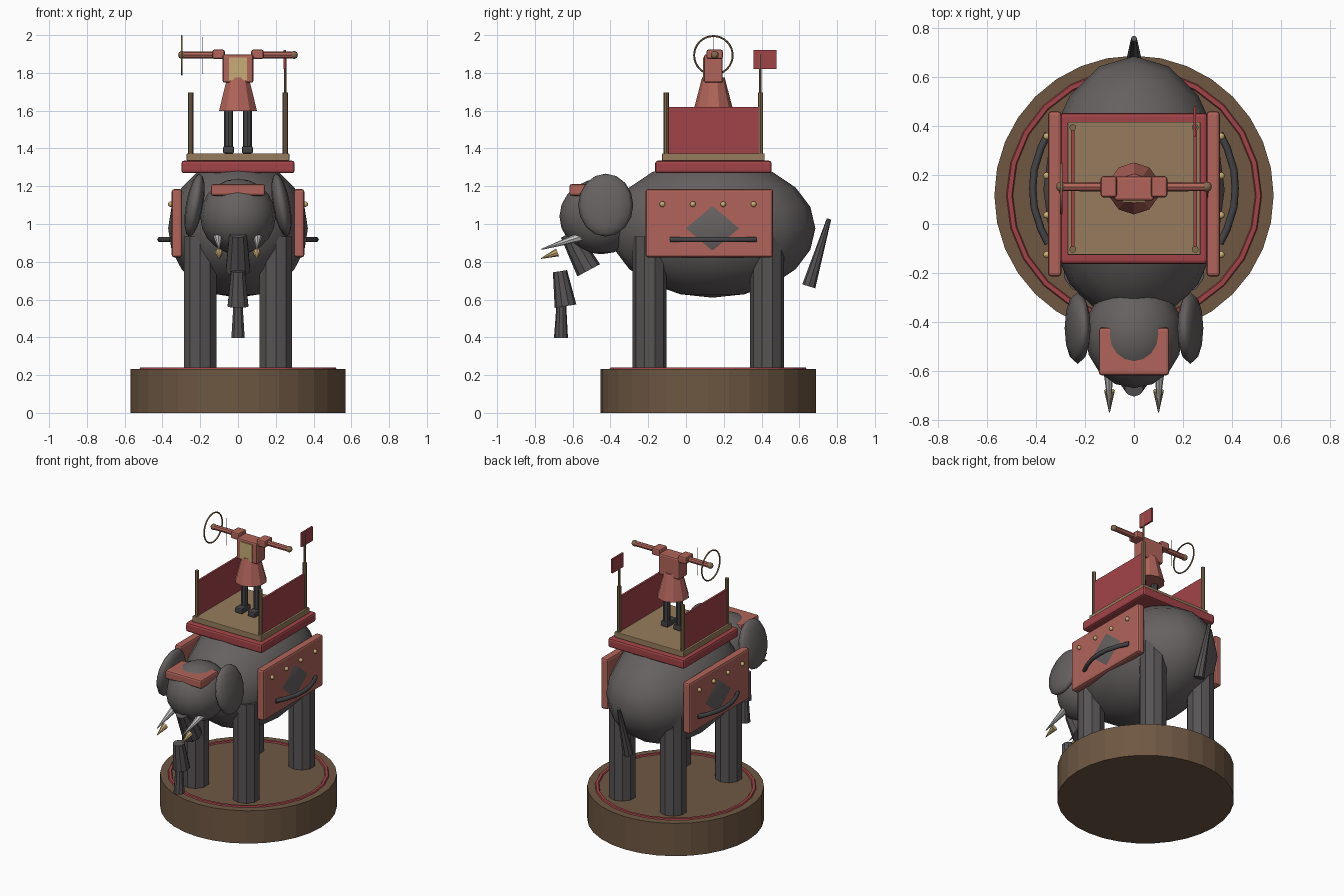
import bpy, math
from mathutils import Vector

if "Cube" in bpy.data.objects:
    bpy.data.objects.remove(bpy.data.objects["Cube"])


def material(name, r, g, b):
    m = bpy.data.materials.new(name)
    m.diffuse_color = [((c / 255 + 0.055) / 1.055) ** 2.4 for c in (r, g, b)] + [1]
    m.use_nodes = True
    m.node_tree.nodes["Principled BSDF"].inputs["Base Color"].default_value = m.diffuse_color
    return m


WOOD = material("dark_wood", 110, 87, 66)
TAN = material("tan_wood", 150, 124, 93)
BRONZE = material("bronze", 130, 107, 78)
CLOTH = material("faded_red_cloth", 176, 100, 90)
RED = material("deep_red", 162, 68, 72)
HIDE = material("grey_hide", 102, 97, 97)
LIMB = material("dark_grey_hide", 87, 83, 84)
DARK = material("charcoal", 68, 68, 71)
SILVER = material("pale_metal", 195, 195, 195)
GOLD = material("pale_gold", 200, 173, 118)


def finish(name, mat, smooth=None):
    o = bpy.context.object
    o.name = name
    o.data.materials.append(mat)
    if smooth:
        bpy.ops.object.shade_smooth_by_angle(angle=math.radians(smooth))
    return o


def box(name, loc, size, mat, bevel=0.0):
    bpy.ops.mesh.primitive_cube_add(size=1, location=loc)
    o = finish(name, mat)
    o.scale = size
    bpy.ops.object.transform_apply(location=False, rotation=False, scale=True)
    if bevel:
        b = o.modifiers.new("rounded_edges", 'BEVEL')
        b.width, b.segments = bevel, 2
    return o


def ball(name, loc, radii, mat, seg=16, rings=10, rot=(0, 0, 0)):
    bpy.ops.mesh.primitive_uv_sphere_add(segments=seg, ring_count=rings, radius=1,
                                         location=loc, rotation=rot)
    o = finish(name, mat)
    o.scale = radii
    bpy.ops.object.transform_apply(location=False, rotation=False, scale=True)
    bpy.ops.object.shade_smooth()
    return o


def rod(name, a, b, r1, r2, mat, sides=8):
    """Straight or tapered rod from a to b."""
    a, b = Vector(a), Vector(b)
    d = b - a
    bpy.ops.mesh.primitive_cone_add(vertices=sides, radius1=r1, radius2=r2, depth=d.length,
                                    location=(a + b) / 2,
                                    rotation=d.to_track_quat('Z', 'Y').to_euler())
    return finish(name, mat)


CY = 0.145  # rider and saddle centre line

# round plinth with a red ring
rod("plinth", (0, 0.117, 0), (0, 0.117, 0.233), 0.57, 0.57, WOOD, 32)
bpy.ops.mesh.primitive_torus_add(location=(0, 0.117, 0.225), major_radius=0.508, minor_radius=0.018,
                                 major_segments=24, minor_segments=6)
finish("plinth_ring", RED)

# animal body, head and limbs
ball("body", (0, 0.14, 0.977), (0.37, 0.545, 0.367), HIDE)
ball("head", (0, -0.45, 1.04), (0.2, 0.22, 0.2), HIDE)
for s in (-1, 1):
    ball("ear", (s * 0.23, -0.425, 1.10), (0.046, 0.146, 0.169), HIDE, 12, 8,
         (0, -s * math.radians(10), 0))
    for y in (-0.193, 0.43):
        rod("leg", (s * 0.2, y, 0.23), (s * 0.2, y, 0.935), 0.09, 0.09, LIMB, 10)
    rod("tusk", (s * 0.105, -0.55, 0.935), (s * 0.1, -0.765, 0.866), 0.026, 0.003, SILVER)
    rod("tusk_tip", (s * 0.1, -0.68, 0.85), (s * 0.1, -0.768, 0.817), 0.022, 0.002, GOLD)

# trunk in three flared pieces, and tail
for top, bottom, r1, r2 in (((0, -0.62, 0.95), (0, -0.515, 0.755), 0.048, 0.068),
                            ((0, -0.667, 0.75), (0, -0.638, 0.565), 0.038, 0.058),
                            ((0, -0.66, 0.57), (0, -0.662, 0.397), 0.026, 0.037)):
    rod("trunk_piece", top, bottom, r1, r2, LIMB, 10)
rod("tail", (0, 0.757, 1.027), (0, 0.65, 0.67), 0.012, 0.036, LIMB)

# head cloth and side blankets with studs and handles
box("head_cloth", (0, -0.52, 1.18), (0.287, 0.195, 0.062), CLOTH, 0.012)
for s in (-1, 1):
    box("side_blanket", (s * 0.3235, 0.123, 1.004), (0.055, 0.675, 0.362), CLOTH, 0.014)
    for i in range(4):
        ball("stud", (s * 0.356, -0.125 + i * 0.161, 1.105), (0.015,) * 3, GOLD, 8, 6)
    path = [(0.35, -0.08), (0.38, -0.02), (0.408, 0.07), (0.413, 0.145),
            (0.408, 0.22), (0.38, 0.31), (0.35, 0.37)]
    cu = bpy.data.curves.new("handle", 'CURVE')
    cu.dimensions = '3D'
    cu.bevel_depth, cu.bevel_resolution, cu.use_fill_caps = 0.015, 1, True
    sp = cu.splines.new('POLY')
    sp.points.add(len(path) - 1)
    for p, (x, y) in zip(sp.points, path):
        p.co = (s * x, y, 0.917, 1)
    cu.materials.append(DARK)
    bpy.context.collection.objects.link(bpy.data.objects.new("handle", cu))

# saddle, platform, corner posts and side walls
box("saddle_pad", (0, CY, 1.302), (0.6, 0.617, 0.066), RED, 0.014)
box("platform", (0, CY, 1.354), (0.543, 0.543, 0.04), TAN, 0.004)
for x in (-0.25, 0.25):
    for y in (-0.104, 0.394):
        rod("corner_post", (x, y, 1.37), (x, y, 1.695), 0.014, 0.014, BRONZE)
    box("side_wall", (x, CY, 1.497), (0.014, 0.49, 0.246), RED)

# flag on the rear post
rod("flag_pole", (0.25, 0.394, 1.69), (0.25, 0.394, 1.9), 0.007, 0.007, BRONZE)
box("flag", (0.248, 0.418, 1.87), (0.012, 0.122, 0.1), RED)

# rider
for s in (-1, 1):
    rod("rider_leg", (s * 0.05, CY, 1.39), (s * 0.05, CY, 1.64), 0.024, 0.024, DARK)
    box("rider_foot", (s * 0.05, CY - 0.02, 1.393), (0.058, 0.1, 0.038), DARK, 0.008)
    box("rider_shoulder", (s * 0.103, 0.152, 1.898), (0.066, 0.086, 0.05), CLOTH, 0.01)
    rod("rider_arm", (s * 0.07, 0.152, 1.895), (s * 0.295, 0.152, 1.895), 0.019, 0.018, CLOTH)
    ball("rider_hand", (s * 0.297, 0.152, 1.895), (0.021,) * 3, BRONZE, 10, 8)
rod("rider_skirt", (0, CY, 1.598), (0, CY, 1.775), 0.106, 0.06, CLOTH, 10)
box("rider_torso", (0, CY, 1.823), (0.162, 0.098, 0.15), CLOTH, 0.01)
box("chest_plate", (0, 0.095, 1.82), (0.094, 0.009, 0.122), GOLD)

# hoop held in one hand, with a fine cord beside it
bpy.ops.mesh.primitive_torus_add(location=(-0.297, CY, 1.893), rotation=(0, math.pi / 2, 0),
                                 major_radius=0.102, minor_radius=0.005,
                                 major_segments=32, minor_segments=6)
finish("hoop", BRONZE, 60)
rod("cord", (-0.19, CY, 1.795), (-0.19, CY, 1.99), 0.0015, 0.0015, SILVER, 6)
